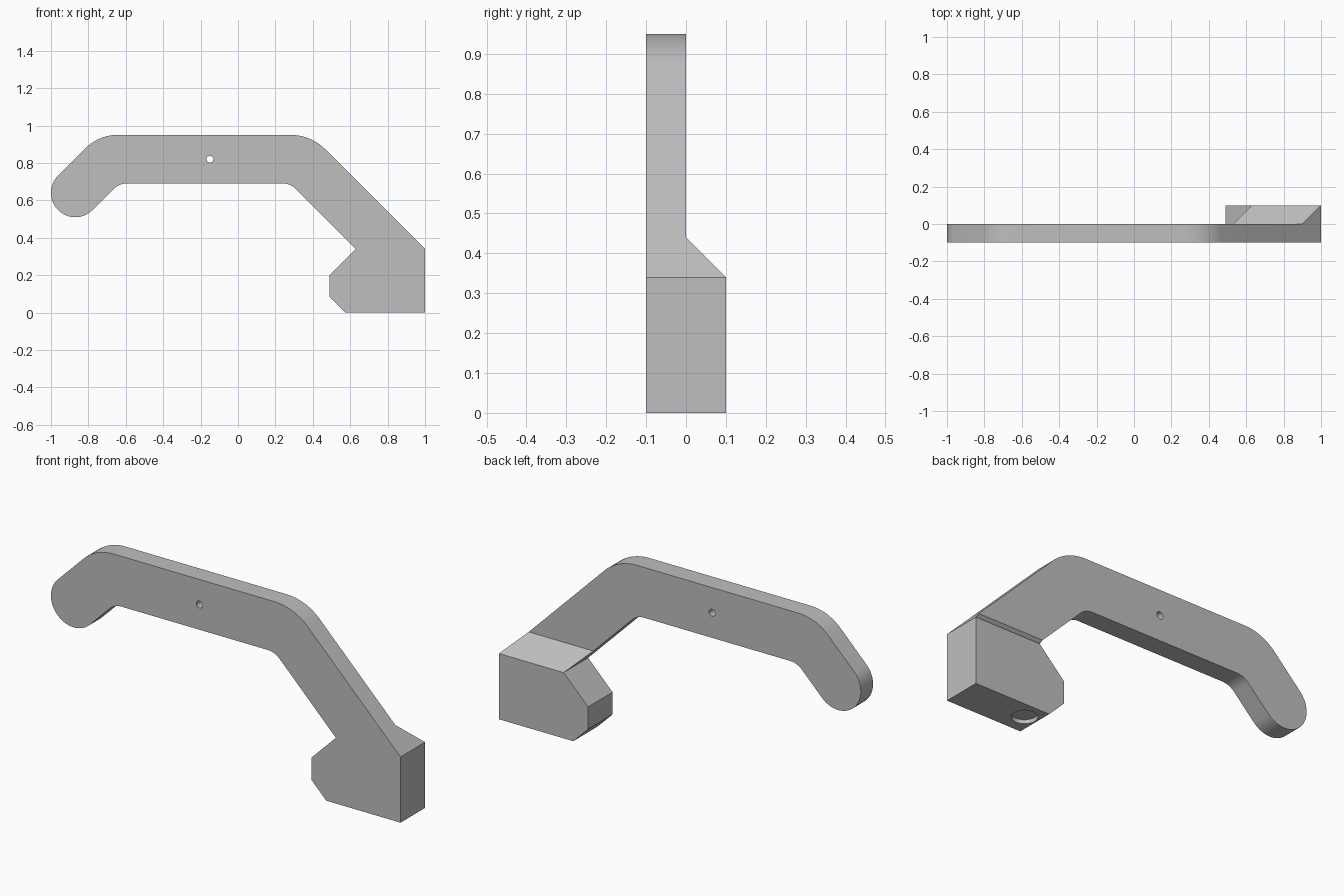
import bpy
import bmesh
from math import radians, tan, pi
from mathutils import Vector, Matrix

cube = bpy.data.objects.get("Cube")
if cube:
    bpy.data.objects.remove(cube, do_unlink=True)

grey = bpy.data.materials.new("plain grey")
grey.use_nodes = True
grey.diffuse_color = (0.52, 0.52, 0.52, 1)
grey.node_tree.nodes["Principled BSDF"].inputs["Base Color"].default_value = (0.52, 0.52, 0.52, 1)


def make_object(name, bm):
    bmesh.ops.recalc_face_normals(bm, faces=bm.faces)
    mesh = bpy.data.meshes.new(name)
    bm.to_mesh(mesh)
    bm.free()
    mesh.materials.append(grey)
    obj = bpy.data.objects.new(name, mesh)
    bpy.context.collection.objects.link(obj)
    return obj


def prism(name, points, sweep):
    """Extrude a closed outline of 3D points along a vector."""
    bm = bmesh.new()
    face = bm.faces.new([bm.verts.new(p) for p in points])
    moved = bmesh.ops.extrude_face_region(bm, geom=[face])["geom"]
    bmesh.ops.translate(bm, vec=sweep, verts=[v for v in moved if isinstance(v, bmesh.types.BMVert)])
    return make_object(name, bm)


def cylinder(name, radius, depth, matrix):
    bm = bmesh.new()
    bmesh.ops.create_cone(bm, cap_ends=True, segments=32, radius1=radius,
                          radius2=radius, depth=depth, matrix=matrix)
    return make_object(name, bm)


def rounded(corners):
    """Turn (x, z, tangent length) corners into an outline with arc fillets."""
    outline = []
    for i, (x, z, length) in enumerate(corners):
        p = Vector((x, z))
        if not length:
            outline.append(p)
            continue
        u = (Vector(corners[i - 1][:2]) - p).normalized()
        v = (Vector(corners[(i + 1) % len(corners)][:2]) - p).normalized()
        half = u.angle(v) / 2
        radius = length * tan(half)
        centre = p + (u + v).normalized() * (length ** 2 + radius ** 2) ** 0.5
        start, end = p + u * length - centre, p + v * length - centre
        steps = max(4, round((pi - 2 * half) / radians(5)))
        for s in range(steps + 1):
            outline.append(centre + start.slerp(end, s / steps).normalized() * radius)
    return outline


# Side profile: foot, sloping arm, level grip and rounded tip
corners = [(1, 0, 0), (1, 0.34, 0), (0.39, 0.95, 0.11), (-0.744, 0.95, 0.1),
           (-1.054, 0.64, 0.1299), (-0.87, 0.456, 0.1299),
           (-0.636, 0.69, 0.04), (0.28, 0.69, 0.04), (0.63, 0.34, 0),
           (0.49, 0.2, 0), (0.49, 0.085, 0), (0.575, 0, 0)]
body = prism("hook_body", [(p.x, -0.1, p.y) for p in rounded(corners)], (0, 0.2, 0))

# Cutters: thin the arm behind a sloped shoulder, pin hole, shallow round recess
shoulder = [(0, 0.44), (0.2, 0.24), (0.2, 1.1), (0, 1.1)]
cutters = [
    prism("shoulder_cutter", [(-1.2, y, z) for y, z in shoulder], (2.4, 0, 0)),
    cylinder("pin_hole_cutter", 0.018, 0.5,
             Matrix.Translation((-0.15, 0, 0.82)) @ Matrix.Rotation(pi / 2, 4, "X")),
    cylinder("recess_cutter", 0.06, 0.04, Matrix.Translation((0.643, 0.01, 0))),
]

bpy.ops.object.select_all(action="DESELECT")
bpy.context.view_layer.objects.active = body
body.select_set(True)
for cutter in cutters:
    cutter.hide_render = True
    mod = body.modifiers.new(cutter.name, "BOOLEAN")
    mod.operation = "DIFFERENCE"
    mod.solver = "EXACT"
    mod.object = cutter
    bpy.ops.object.modifier_apply(modifier=mod.name)
for cutter in cutters:
    bpy.data.objects.remove(cutter, do_unlink=True)

bpy.ops.object.shade_smooth_by_angle(angle=radians(25))
